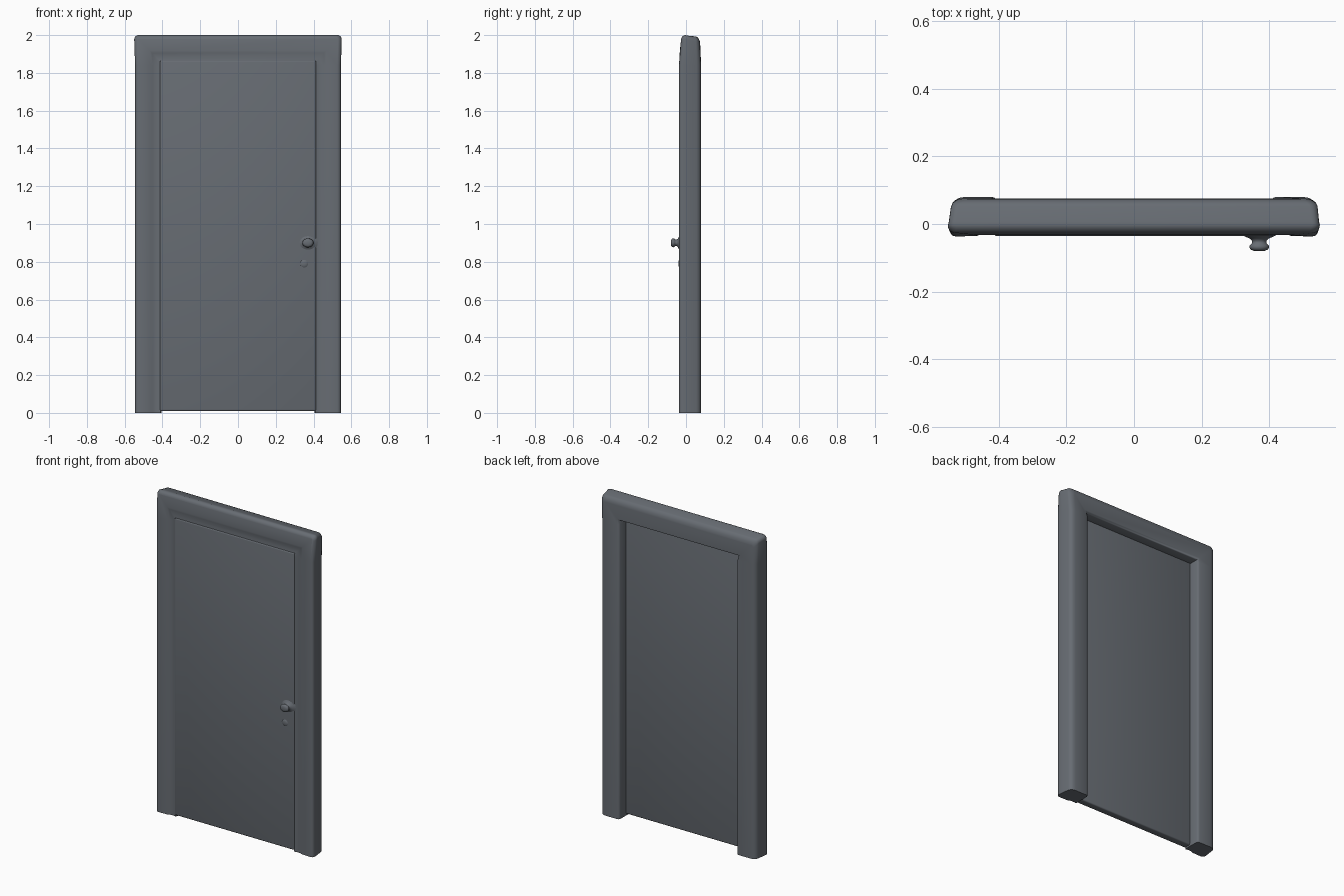
import bpy, bmesh, math
from mathutils import Matrix, Vector

if "Cube" in bpy.data.objects:
    bpy.data.objects.remove(bpy.data.objects["Cube"])

grey = bpy.data.materials.new("slate grey")
grey.diffuse_color = (0.135, 0.15, 0.17, 1)
grey.use_nodes = True
grey.node_tree.nodes["Principled BSDF"].inputs["Base Color"].default_value = grey.diffuse_color


def finish(bm, name, angle=40):
    bmesh.ops.recalc_face_normals(bm, faces=bm.faces[:])
    me = bpy.data.meshes.new(name)
    bm.to_mesh(me)
    bm.free()
    me.materials.append(grey)
    ob = bpy.data.objects.new(name, me)
    bpy.context.collection.objects.link(ob)
    bpy.ops.object.select_all(action='DESELECT')
    ob.select_set(True)
    bpy.context.view_layer.objects.active = ob
    bpy.ops.object.shade_smooth_by_angle(angle=math.radians(angle))
    return ob


def lathe(name, profile, loc, scale=(1, 1), n=24):
    # profile: (radius, distance out of the door front)
    bm = bmesh.new()
    rings = []
    for r, d in profile:
        rings.append([bm.verts.new((loc[0] + r * scale[0] * math.cos(2 * math.pi * i / n),
                                    loc[1] - d,
                                    loc[2] + r * scale[1] * math.sin(2 * math.pi * i / n)))
                      for i in range(n)])
    for a, b in zip(rings, rings[1:]):
        for i in range(n):
            bm.faces.new((a[i], a[(i + 1) % n], b[(i + 1) % n], b[i]))
    bm.faces.new(rings[0])
    bm.faces.new(rings[-1])
    return finish(bm, name, 60)


# Door frame: moulded profile swept up, across and down with mitred corners
# profile: (inset from outer edge, y)
prof = [(0.003, -0.027), (0.0, -0.016), (0.003, 0.01), (0.009, 0.055), (0.015, 0.069),
        (0.028, 0.077), (0.045, 0.08), (0.125, 0.08), (0.134, 0.077), (0.139, 0.068),
        (0.14, -0.02), (0.136, -0.031), (0.122, -0.027), (0.095, -0.028), (0.082, -0.035),
        (0.02, -0.037), (0.008, -0.034)]


def section(bm, side, kind):
    out = []
    for u, y in prof:
        w, z = 0.545, 0.0
        if kind == 1:
            z = 1.84
        elif kind == 2:            # header corner, tapered towards the top
            w, z = 0.55, 2.0 - u
            if y < 0:
                y += 0.014 * max(0.0, 1 - u / 0.1)
            elif y > 0.065:
                y -= 0.005
        out.append(bm.verts.new((side * (w - u), y, z)))
    return out


bm = bmesh.new()
secs = [section(bm, s, k) for s, k in ((-1, 0), (-1, 1), (-1, 2), (1, 2), (1, 1), (1, 0))]
n = len(prof)
for a, b in zip(secs, secs[1:]):
    for i in range(n):
        bm.faces.new((a[i], a[(i + 1) % n], b[(i + 1) % n], b[i]))
bm.faces.new(secs[0])
bm.faces.new(secs[-1])
# round the two outer top corners
corner = []
for s in (secs[2], secs[3]):
    for i in range(5):
        corner += [e for e in s[i].link_edges if e.other_vert(s[i]) is s[i + 1]]
    corner += [e for e in s[0].link_edges if e.other_vert(s[0]) is s[-1]]
bmesh.ops.bevel(bm, geom=corner, offset=0.022, offset_type='OFFSET', segments=4,
                profile=0.5, affect='EDGES', clamp_overlap=True)
finish(bm, "door_frame", 45)

# Door leaf, flush at the front and recessed at the back
bm = bmesh.new()
bmesh.ops.create_cube(bm, size=1.0, matrix=Matrix.Translation((0, -0.0125, 0.9375))
                      @ Matrix.Diagonal((0.826, 0.047, 1.855, 1)))
bmesh.ops.bevel(bm, geom=bm.edges[:], offset=0.008, segments=3, profile=0.5, affect='EDGES')
finish(bm, "door_leaf")

# Door knob with flared neck, and the small lock boss below it
lathe("door_knob", [(0.05, -0.004), (0.038, 0.002), (0.026, 0.007), (0.02, 0.014), (0.02, 0.02),
                    (0.026, 0.026), (0.028, 0.032), (0.025, 0.039), (0.016, 0.043), (0.005, 0.044)],
      (0.37, -0.036, 0.9), (1.05, 0.85))
lathe("lock_boss", [(0.024, -0.003), (0.018, 0.002), (0.009, 0.004), (0.003, 0.0045)],
      (0.35, -0.036, 0.79))
